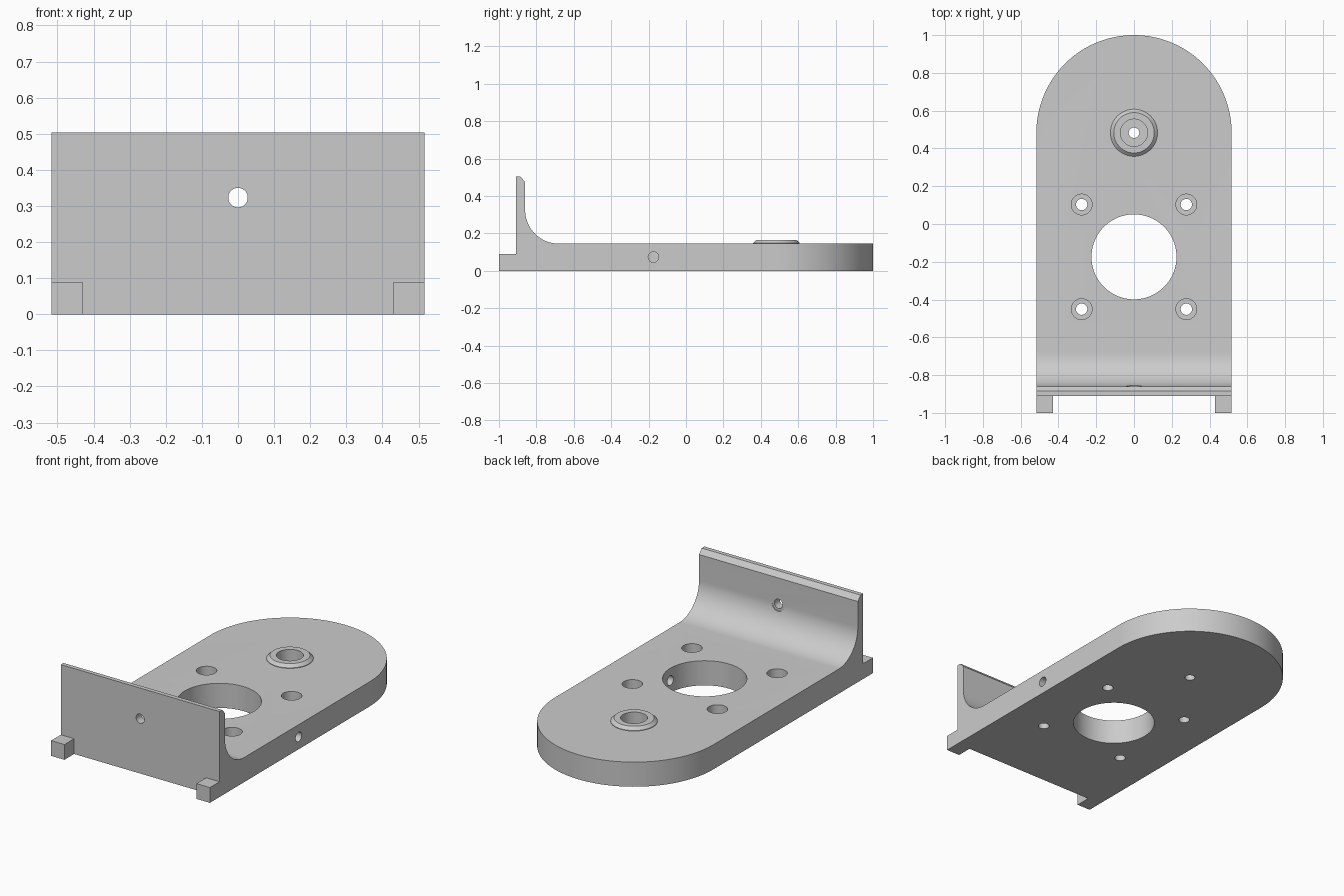
import bpy, bmesh
from math import sin, cos, pi
from mathutils import Matrix, Vector

if "Cube" in bpy.data.objects:
    bpy.data.objects.remove(bpy.data.objects["Cube"])

grey = bpy.data.materials.new("plain grey")
grey.use_nodes = True
COLOUR = (0.6, 0.6, 0.6, 1)
grey.diffuse_color = COLOUR
grey.node_tree.nodes["Principled BSDF"].inputs["Base Color"].default_value = COLOUR

W, T = 0.517, 0.145          # half width, plate thickness
WALL_F, WALL_B = -0.91, -0.86
TOP, R = 0.503, 0.18         # wall height, fillet radius
END_Y = 1 - W                # centre of the rounded end


def finish(name, bm):
    bmesh.ops.recalc_face_normals(bm, faces=bm.faces)
    mesh = bpy.data.meshes.new(name)
    bm.to_mesh(mesh)
    bm.free()
    mesh.materials.append(grey)
    ob = bpy.data.objects.new(name, mesh)
    bpy.context.collection.objects.link(ob)
    return ob


def prism(name, points, direction):
    bm = bmesh.new()
    face = bm.faces.new([bm.verts.new(p) for p in points])
    new = bmesh.ops.extrude_face_region(bm, geom=[face])["geom"]
    bmesh.ops.translate(bm, vec=direction,
                        verts=[v for v in new if isinstance(v, bmesh.types.BMVert)])
    return finish(name, bm)


def rod(name, start, end, r1, r2=None, sides=48):
    start, end = Vector(start), Vector(end)
    axis = end - start
    turn = axis.to_track_quat("Z", "Y").to_matrix().to_4x4()
    bm = bmesh.new()
    bmesh.ops.create_cone(bm, cap_ends=True, segments=sides, radius1=r1,
                          radius2=r1 if r2 is None else r2, depth=axis.length,
                          matrix=Matrix.Translation((start + end) / 2) @ turn)
    return finish(name, bm)


def boolean(target, tool, operation):
    mod = target.modifiers.new(tool.name, "BOOLEAN")
    mod.operation, mod.solver, mod.object = operation, "EXACT", tool
    bpy.context.view_layer.objects.active = target
    bpy.ops.object.modifier_apply(modifier=mod.name)
    bpy.data.objects.remove(tool)


# Side profile: feet, upright wall with chamfered top, fillet, plate
fillet = [(WALL_B + R - R * cos(a), T + R - R * sin(a))
          for a in [pi / 2 * i / 24 for i in range(25)]]
profile = [(-1, 0), (-1, 0.09), (WALL_F, 0.09), (WALL_F, TOP), (-0.885, TOP),
           (WALL_B, 0.475)] + fillet + [(1.1, T), (1.1, 0)]
body = prism("bracket_body", [(-0.6, y, z) for y, z in profile], (1.2, 0, 0))

# Plan outline: rounded far end, and a notch that leaves two feet
arc = [(W * cos(pi * i / 64), END_Y + W * sin(pi * i / 64)) for i in range(65)]
foot = 0.43
plan = arc + [(-W, -1.1), (-foot, -1.1), (-foot, WALL_F),
              (foot, WALL_F), (foot, -1.1), (W, -1.1)]
boolean(body, prism("outline", [(x, y, -0.1) for x, y in plan], (0, 0, 1)), "INTERSECT")

# Raised chamfered boss
boolean(body, rod("boss", (0, END_Y, T - 0.02), (0, END_Y, T + 0.003), 0.125), "UNION")
boolean(body, rod("boss_top", (0, END_Y, T + 0.003), (0, END_Y, 0.165), 0.125, 0.107), "UNION")


def stepped_hole(x, y, wide, narrow, floor):
    boolean(body, rod("wide_bore", (x, y, floor), (x, y, 0.3), wide), "DIFFERENCE")
    boolean(body, rod("narrow_bore", (x, y, -0.1), (x, y, 0.3), narrow), "DIFFERENCE")


# Boss bore, central opening and four counterbored screw holes
stepped_hole(0, END_Y, 0.072, 0.028, 0.05)
MID_Y = -0.174
boolean(body, rod("opening", (0, MID_Y, -0.1), (0, MID_Y, 0.3), 0.225, sides=96), "DIFFERENCE")
for sx in (-1, 1):
    for sy in (-1, 1):
        stepped_hole(sx * 0.277, MID_Y + sy * 0.277, 0.055, 0.03, 0.06)

# Cross hole from one side into the opening
boolean(body, rod("cross_hole", (0, MID_Y, 0.073), (0.6, MID_Y, 0.073), 0.028), "DIFFERENCE")

# Wall hole with a shallow spot face on the fillet side
boolean(body, rod("wall_hole", (0, -1, 0.323), (0, -0.6, 0.323), 0.027), "DIFFERENCE")
boolean(body, rod("spot_face", (0, WALL_B - 0.0005, 0.323), (0, -0.6, 0.323), 0.042), "DIFFERENCE")

# Smooth the round surfaces, keep the edges crisp
bpy.ops.object.select_all(action="DESELECT")
body.select_set(True)
bpy.context.view_layer.objects.active = body
bpy.ops.object.shade_smooth_by_angle(angle=pi / 7)
